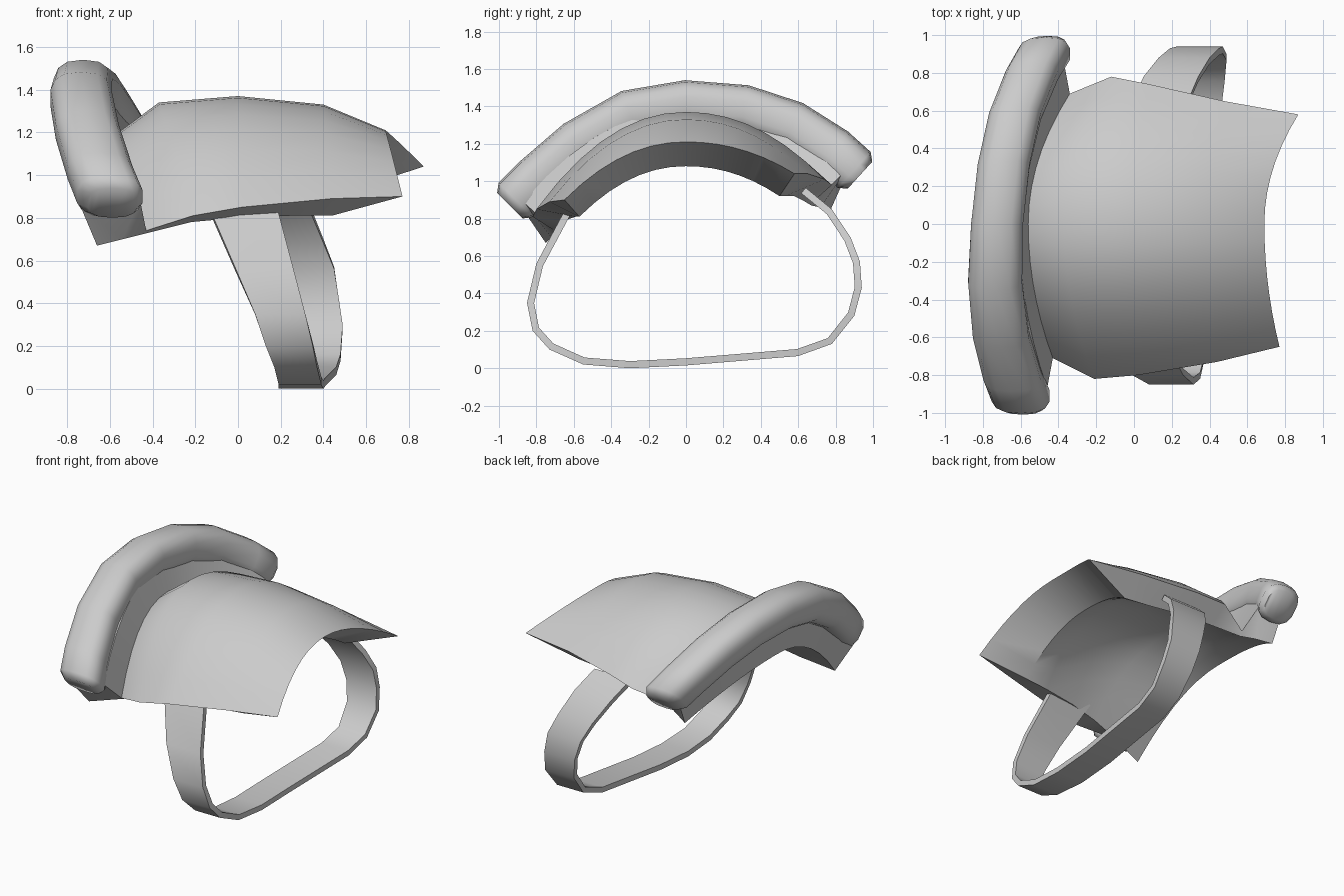
import bpy, bmesh, math
from mathutils import Vector

if "Cube" in bpy.data.objects:
    bpy.data.objects.remove(bpy.data.objects["Cube"])

def finish(name, bm, angle=40):
    bmesh.ops.recalc_face_normals(bm, faces=bm.faces)
    me = bpy.data.meshes.new(name)
    bm.to_mesh(me)
    bm.free()
    ob = bpy.data.objects.new(name, me)
    bpy.context.collection.objects.link(ob)
    bpy.ops.object.select_all(action='DESELECT')
    ob.select_set(True)
    bpy.context.view_layer.objects.active = ob
    bpy.ops.object.shade_smooth_by_angle(angle=math.radians(angle))
    return ob

def loft(name, rings, angle=40):
    """Skin a list of closed, even-sided rings; caps pair point i with n-1-i."""
    bm = bmesh.new()
    vs = [[bm.verts.new(p) for p in r] for r in rings]
    n = len(vs[0])
    for a, b in zip(vs, vs[1:]):
        for i in range(n):
            j = (i + 1) % n
            bm.faces.new((a[i], a[j], b[j], b[i]))
    for r in (vs[0], vs[-1]):
        for i in range(n // 2 - 1):
            bm.faces.new((r[i], r[i + 1], r[n - 2 - i], r[n - 1 - i]))
    return finish(name, bm, angle)

def arch(left, mid, right, s, power):
    """Point on an arch running from left (s=-1) over mid (x, z) to right (s=1)."""
    end = Vector(right if s > 0 else left)
    x, z = mid
    a = abs(s)
    return Vector((x + (end.x - x) * a ** 2, end.y * a, z + (end.z - z) * a ** power))

# Curved plate with collar flange: one cross-section running over the
# outside to the free end, then back along the recessed inside
outside = [
    ((-.74, -.88, .86), (-.77, 1.40), (-.54, .86, 1.04)),   # flange top
    ((-.46, -.87, .89), (-.61, 1.38), (-.37, .85, 1.05)),
    ((-.43, -.71, .74), (-.56, 1.20), (-.34, .69, .90)),    # valley
    ((-.21, -.82, .81), (-.37, 1.34), (-.12, .78, .98)),
    ((.02, -.80, .85), (0, 1.37), (.08, .74, 1.01)),
    ((.44, -.73, .89), (.40, 1.33), (.48, .65, 1.04)),
    ((.77, -.65, .90), (.69, 1.21), (.87, .58, 1.04)),      # free end
]
inside = [
    ((.44, -.57, .81), (.42, 1.08), (.50, .50, .92)),       # inner lip
    ((.25, -.59, .81), (.25, 1.15), (.30, .53, .92)),
    ((0, -.62, .80), (0, 1.20), (.05, .58, .92)),
    ((-.22, -.66, .78), (-.32, 1.20), (-.15, .62, .90)),
    ((-.42, -.69, .73), (-.53, 1.13), (-.34, .67, .87)),    # flange foot
    ((-.54, -.72, .70), (-.62, 1.11), (-.43, .72, .86)),
    ((-.66, -.75, .67), (-.72, 1.09), (-.53, .77, .84)),
]
STEPS = 14
rings = []
for i in range(STEPS + 1):
    s = -1 + 2 * i / STEPS
    rings.append([arch(*r, s, 2.1) for r in outside] +
                 [arch(*r, s, 2.7 if k in (1, 2, 3) else 2.1) for k, r in enumerate(inside)])
loft("curved_plate", rings, 35)

# Rolled collar: rounded-square section swept along an arch
pts = [Vector(p) for p in (
    (-.60, -.91, .90), (-.645, -.80, 1.01), (-.705, -.58, 1.20), (-.735, -.30, 1.36),
    (-.725, 0, 1.41), (-.69, .31, 1.385), (-.63, .57, 1.30), (-.54, .79, 1.16),
    (-.475, .90, 1.06))]

def collar_ring(c, tangent, k=1):
    across = Vector((1, 0, 0))
    out = across.cross(Vector((0, tangent.y, tangent.z)).normalized())
    width = .14 + .018 * max(0, -c.y)
    ring = []
    for i in range(14):
        a = math.tau * (i + .5) / 14
        ca, sa = math.cos(a), math.sin(a)
        x = math.copysign(abs(ca) ** .75, ca) * width * k
        r = math.copysign(abs(sa) ** .75, sa) * .13 * k
        ring.append(c + across * x + out * r)
    return ring

tans = [(pts[min(i + 1, 8)] - pts[max(i - 1, 0)]).normalized() for i in range(9)]
rings = [collar_ring(p, t) for p, t in zip(pts, tans)]
rings.insert(0, collar_ring(pts[0] - tans[0] * .045, tans[0], .75))
rings.append(collar_ring(pts[-1] + tans[-1] * .045, tans[-1], .75))
loft("rolled_collar", rings, 60)

# Strap loop below the plate: y, z, left x, right x along the outer face
strap = [
    (-.64, .86, -.14, .18), (-.80, .56, -.01, .26),
    (-.85, .35, .08, .315), (-.82, .20, .13, .35), (-.73, .10, .17, .37),
    (-.55, .02, .19, .39), (-.30, 0, .19, .40), (0, .015, .20, .41),
    (.60, .065, .25, .46), (.78, .13, .27, .48),
    (.90, .28, .26, .49), (.94, .43, .23, .47), (.93, .57, .19, .45),
    (.88, .70, .13, .40), (.78, .85, .05, .34), (.64, .965, -.01, .28)]
rings = []
for i, (y, z, a, b) in enumerate(strap):
    p, q = strap[max(i - 1, 0)], strap[min(i + 1, len(strap) - 1)]
    d = Vector((0, q[0] - p[0], q[1] - p[1])).normalized()
    n = Vector((0, -d.z, d.y)) * .038
    o = Vector((0, y, z))
    A, B = Vector((a, 0, 0)), Vector((b, 0, 0))
    rings.append([o + A, o + B, o + B + n, o + A + n])
loft("strap_loop", rings, 45)
